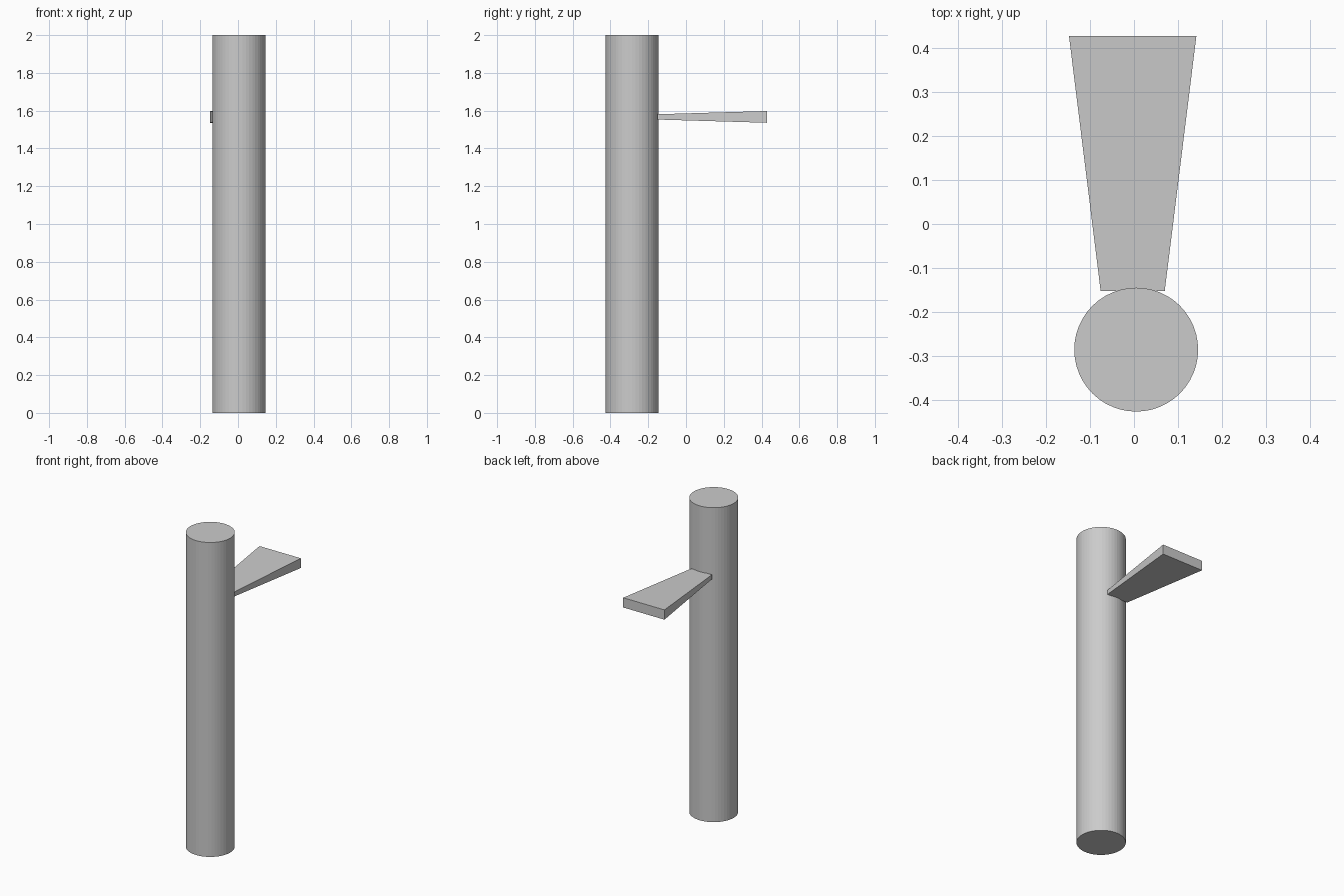
import bpy

cube = bpy.data.objects.get("Cube")
if cube:
    bpy.data.objects.remove(cube, do_unlink=True)

# Single plain grey for both parts
grey = bpy.data.materials.new("light_grey")
grey.use_nodes = True
colour = (0.6, 0.6, 0.6, 1)
grey.diffuse_color = colour
grey.node_tree.nodes["Principled BSDF"].inputs["Base Color"].default_value = colour

# Upright post
bpy.ops.mesh.primitive_cylinder_add(vertices=48, radius=0.141, depth=2,
                                    location=(0.005, -0.286, 1))
post = bpy.context.object
post.name = "post"
post.data.materials.append(grey)

# Flared arm: a box widening and thickening away from the post
bpy.ops.mesh.primitive_cube_add(size=2, location=(-0.003, 0, 1.567))
arm = bpy.context.object
arm.name = "flared_arm"
for v in arm.data.vertices:
    outer = v.co.y > 0
    half_width, half_height = (0.145, 0.031) if outer else (0.073, 0.014)
    v.co = (v.co.x * half_width, 0.428 if outer else -0.152, v.co.z * half_height)
arm.data.materials.append(grey)
